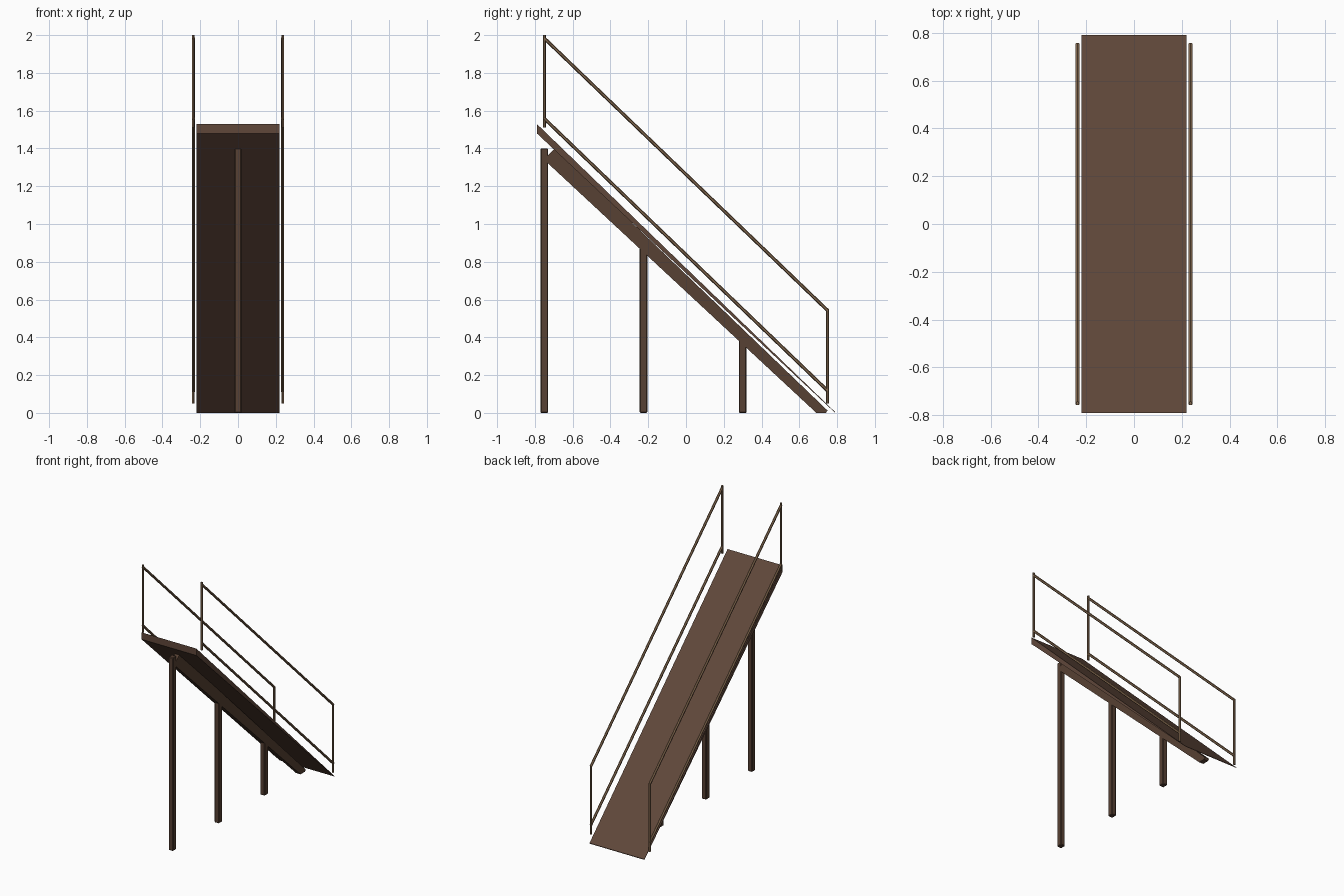
import bpy, bmesh, math
from mathutils import Vector

old = bpy.data.objects.get("Cube")
if old:
    bpy.data.objects.remove(old, do_unlink=True)


def material(name, rgb):
    m = bpy.data.materials.new(name)
    m.use_nodes = True
    m.diffuse_color = (*rgb, 1)
    m.node_tree.nodes["Principled BSDF"].inputs["Base Color"].default_value = (*rgb, 1)
    return m


deck_brown = material("deck brown", (0.115, 0.063, 0.042))
post_brown = material("post brown", (0.095, 0.052, 0.033))
rail_tan = material("rail tan", (0.22, 0.135, 0.075))


def add_object(name, bm, mat):
    bmesh.ops.recalc_face_normals(bm, faces=bm.faces)
    mesh = bpy.data.meshes.new(name)
    bm.to_mesh(mesh)
    bm.free()
    mesh.materials.append(mat)
    obj = bpy.data.objects.new(name, mesh)
    bpy.context.collection.objects.link(obj)
    return obj


def extrude_profile(name, profile, half_width, mat, bevel=0):
    """Side profile of (y, z) points extruded across x."""
    bm = bmesh.new()
    face = bm.faces.new([bm.verts.new((-half_width, y, z)) for y, z in profile])
    out = bmesh.ops.extrude_face_region(bm, geom=[face])
    moved = [g for g in out["geom"] if isinstance(g, bmesh.types.BMVert)]
    bmesh.ops.translate(bm, verts=moved, vec=(2 * half_width, 0, 0))
    if bevel:
        bmesh.ops.bevel(bm, geom=bm.edges[:], offset=bevel, segments=1, affect='EDGES')
    return add_object(name, bm, mat)


def bar(name, start, end, radius, mat):
    """Six-sided rod between two points."""
    start, end = Vector(start), Vector(end)
    axis = end - start
    bm = bmesh.new()
    bmesh.ops.create_cone(bm, cap_ends=True, segments=6, radius1=radius,
                          radius2=radius, depth=axis.length)
    bm.transform(axis.to_track_quat('Z', 'Y').to_matrix().to_4x4())
    bmesh.ops.translate(bm, verts=bm.verts, vec=(start + end) / 2)
    return add_object(name, bm, mat)


# Sloping deck, tapering to a thin edge at the ground
extrude_profile("deck", [(-0.79, 1.53), (-0.79, 1.48), (0.79, 0.0), (0.79, 0.004)],
                0.22, deck_brown)

# Central beam below the deck
extrude_profile("beam", [(-0.695, 1.40), (-0.735, 1.36), (-0.735, 1.325),
                         (0.69, 0.0), (0.74, 0.0), (0.75, 0.012)],
                0.018, post_brown)

# Support posts
for name, y, top in (("tall", -0.75, 1.40), ("middle", -0.225, 0.895), ("short", 0.30, 0.385)):
    extrude_profile(name + "_post", [(y - 0.02, 0), (y + 0.02, 0), (y + 0.02, top), (y - 0.02, top)],
                    0.018, post_brown, 0.004)

# Handrails on both sides
for side, x in (("left", 0.236), ("right", -0.236)):
    for label, high, low in (("top", 1.985, 0.54), ("lower", 1.56, 0.115)):
        bar(f"{side}_{label}_rail", (x, -0.752, high), (x, 0.752, low), 0.009, rail_tan)
    bar(f"{side}_front_upright", (x, -0.75, 1.51), (x, -0.75, 2.0), 0.008, rail_tan)
    bar(f"{side}_back_upright", (x, 0.75, 0.05), (x, 0.75, 0.545), 0.008, rail_tan)
